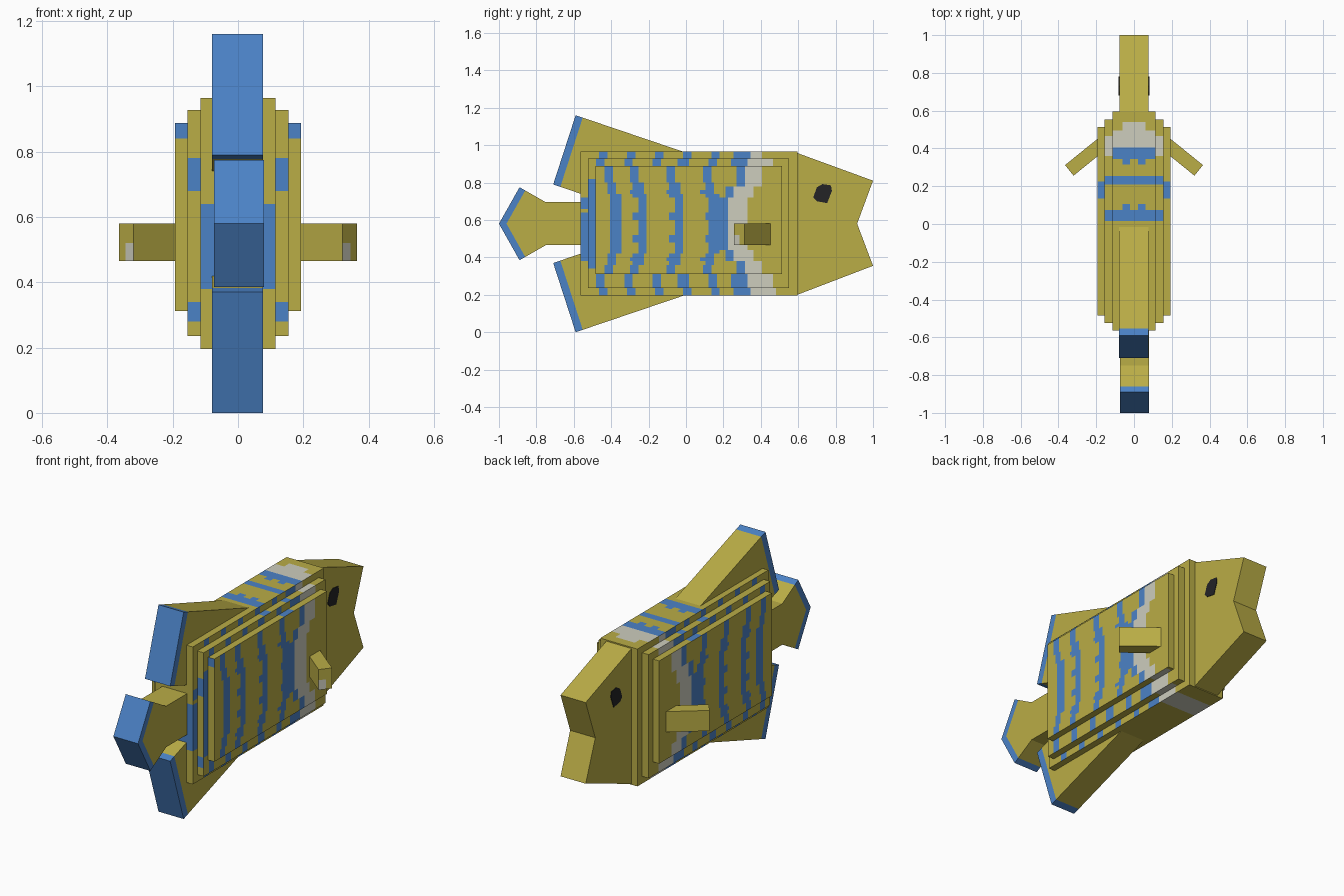
import bpy, bmesh, math
from mathutils import Vector

if "Cube" in bpy.data.objects:
    bpy.data.objects.remove(bpy.data.objects["Cube"])

def lin(c):
    c /= 255
    return c / 12.92 if c < 0.04045 else ((c + 0.055) / 1.055) ** 2.4

def material(name, r, g, b):
    m = bpy.data.materials.new(name)
    m.diffuse_color = (lin(r), lin(g), lin(b), 1)
    m.use_nodes = True
    m.node_tree.nodes["Principled BSDF"].inputs["Base Color"].default_value = m.diffuse_color
    return m

MATS = [material("olive", 186, 173, 70), material("blue", 75, 130, 198),
        material("pale_grey", 205, 205, 190), material("black", 35, 35, 38)]
OLIVE, BLUE, PALE, BLACK = range(4)
MID = 0.58  # mid height of the fish

def cut(bm, co, no):
    bmesh.ops.bisect_plane(bm, geom=bm.verts[:] + bm.edges[:] + bm.faces[:],
                           plane_co=co, plane_no=no)

def finish(bm, name, rule=None, default=OLIVE):
    """Colour faces by rule(centre, normal), merge equal neighbours, make the object."""
    bmesh.ops.recalc_face_normals(bm, faces=bm.faces)
    bm.normal_update()
    for f in bm.faces:
        f.material_index = rule(f.calc_center_median(), f.normal) if rule else default
    bmesh.ops.dissolve_limit(bm, angle_limit=0.01, verts=bm.verts[:], edges=bm.edges[:],
                             delimit={'MATERIAL'})
    me = bpy.data.meshes.new(name)
    bm.to_mesh(me)
    bm.free()
    for m in MATS:
        me.materials.append(m)
    ob = bpy.data.objects.new(name, me)
    bpy.context.collection.objects.link(ob)
    return ob

def prism(points, axis, lo, hi):
    """Extrude a (y, z) profile along x, or an (x, y) profile along z."""
    bm = bmesh.new()
    place = (lambda p, t: (t, p[0], p[1])) if axis == 'x' else (lambda p, t: (p[0], p[1], t))
    f = bm.faces.new([bm.verts.new(place(p, lo)) for p in points])
    ext = bmesh.ops.extrude_face_region(bm, geom=[f])
    shift = Vector(place((0, 0), hi - lo))
    bmesh.ops.translate(bm, vec=shift, verts=[v for v in ext['geom'] if isinstance(v, bmesh.types.BMVert)])
    return bm

def within(v, spans):
    return any(a <= v < b for a, b in spans)

# ---- Body: three nested slabs with stepped stripes ----
def side_colour(layer, y, z):
    d = abs(z - MID)
    if layer == 3:
        e = 0.23 + (0 if d < 0.13 else 0.03 if d < 0.2 else 0.08)
        if e - 0.045 <= y < e:
            return BLUE
        if e <= y < e + 0.10:
            return PALE
        wave = 0.04 if d < 0.16 else 0.02 if d < 0.21 else 0
        bump = 0.025 if int(z / 0.04) % 3 == 0 and d < 0.2 else 0
        for i, s in enumerate((-0.44, -0.30, -0.105, 0.085)):
            if s + wave - (bump if i else 0) <= y < s + wave + 0.05:
                return BLUE
        return OLIVE
    if y < -0.48:
        if layer == 2:
            return BLUE if -0.525 <= y and d < 0.24 else OLIVE
        return BLUE if 0.385 < z < 0.63 or 0.67 < z < 0.73 else OLIVE
    off = 0 if layer == 1 else -0.02
    if within(y - off, [(-0.465, -0.42), (-0.315, -0.27), (-0.165, -0.12),
                        (-0.02, 0.03), (0.14, 0.185), (0.26, 0.35)]):
        return BLUE
    return PALE if 0.35 <= y - off < (0.41 if z > MID and layer == 1 else 0.48) else OLIVE

BACK_BANDS = {1: [(0.385, 0.63)], 2: [(0.28, 0.33), (0.68, 0.78)], 3: [(0.84, 0.89)]}
TOP_BLUE = {1: [(0.02, 0.07), (0.205, 0.26), (0.35, 0.40)],
            2: [(0.02, 0.07), (0.205, 0.26)], 3: [(0.14, 0.23)]}
TOP_PALE = {1: [(0.40, 0.50)], 2: [(0.36, 0.46)], 3: []}

def body_rule(layer):
    def rule(c, n):
        if abs(n.x) > 0.5:
            return side_colour(layer, c.y, c.z)
        if n.y < -0.5:
            return BLUE if within(c.z, BACK_BANDS[layer]) else OLIVE
        if n.z < -0.5:
            return PALE if 0.36 < c.y < 0.50 else OLIVE
        if n.z > 0.5:
            ax = abs(c.x)
            if layer == 1 and 0.02 < ax < 0.06 and within(c.y, [(0.07, 0.10), (0.31, 0.35)]):
                return BLUE
            if layer == 1 and ax < 0.06 and 0.50 <= c.y < 0.545:
                return PALE
            if within(c.y, TOP_BLUE[layer]):
                return BLUE
            return PALE if within(c.y, TOP_PALE[layer]) else OLIVE
        return OLIVE
    return rule

LAYERS = [("body_core", 0.115, -0.565, 0.595, 0.195, 0.965),
          ("body_middle_slab", 0.155, -0.525, 0.552, 0.235, 0.928),
          ("body_outer_slab", 0.193, -0.485, 0.513, 0.312, 0.888)]
for i, (name, w, y0, y1, z0, z1) in enumerate(LAYERS, 1):
    bm = prism([(y0, z0), (y1, z0), (y1, z1), (y0, z1)], 'x', -w, w)
    for k in range(-38, 40):
        cut(bm, (0, k * 0.015, 0), (0, 1, 0))
    for k in range(10, 49):
        cut(bm, (0, 0, k * 0.02), (0, 0, 1))
    for x in (-0.06, -0.02, 0.02, 0.06):
        cut(bm, (x, 0, 0), (1, 0, 0))
    finish(bm, name, body_rule(i))

# ---- Head with notched mouth ----
finish(prism([(0.57, 0.962), (0.595, 0.958), (1.0, 0.81), (0.915, 0.58), (1.0, 0.355),
              (0.595, 0.2), (0.57, 0.198)], 'x', -0.078, 0.078), "head")

# ---- Eyes: thin plates on both cheeks ----
EYE = [(0.68, 0.72), (0.70, 0.70), (0.755, 0.69), (0.78, 0.755), (0.775, 0.785),
       (0.73, 0.792), (0.70, 0.775)]
for side, name in ((1, "right_eye"), (-1, "left_eye")):
    finish(prism(EYE, 'x', side * 0.076, side * 0.081), name, default=BLACK)

# ---- Upper and lower fins with a blue trailing edge ----
for s, name in ((1, "upper_fin"), (-1, "lower_fin")):
    pts = [(0, 0.38), (-0.59, 0.58), (-0.71, 0.21), (-0.12, 0.01)]
    bm = prism([(y, MID + s * z) for y, z in pts], 'x', -0.08, 0.076)
    no = Vector((0, -0.951, s * 0.308))
    co = Vector((0, -0.59, MID + s * 0.58)) - no * 0.04
    cut(bm, co, no)
    finish(bm, name, lambda c, n: BLUE if (c - co).dot(no) > 0 else OLIVE)

# ---- Tail with two blue trailing edges ----
bm = prism([(-0.5, 0.695), (-0.75, 0.695), (-0.89, 0.775), (-1.0, 0.58), (-0.89, 0.385),
            (-0.75, 0.465), (-0.5, 0.465)], 'x', -0.073, 0.08)
edges = []
for s in (1, -1):
    no = Vector((0, -0.195, s * 0.11)).normalized()
    co = Vector((0, -1.0, MID)) - no * 0.035
    cut(bm, co, no)
    edges.append((co, no))
finish(bm, "tail", lambda c, n: BLUE if any((c - co).dot(no) > 0 for co, no in edges) else OLIVE)

# ---- Side fins, swept back, with a pale patch on the tip ----
for s, name in ((1, "right_side_fin"), (-1, "left_side_fin")):
    bm = prism([(s * 0.12, 0.51), (s * 0.365, 0.312), (s * 0.32, 0.256), (s * 0.075, 0.454)],
               'z', 0.465, 0.58)
    cut(bm, (0, 0, 0.52), (0, 0, 1))
    cut(bm, (0, 0.287, 0), (0, 1, 0))
    finish(bm, name, lambda c, n: PALE if n.x * s > 0.5 and n.y < -0.3
           and c.z < 0.52 and c.y < 0.287 else OLIVE)
